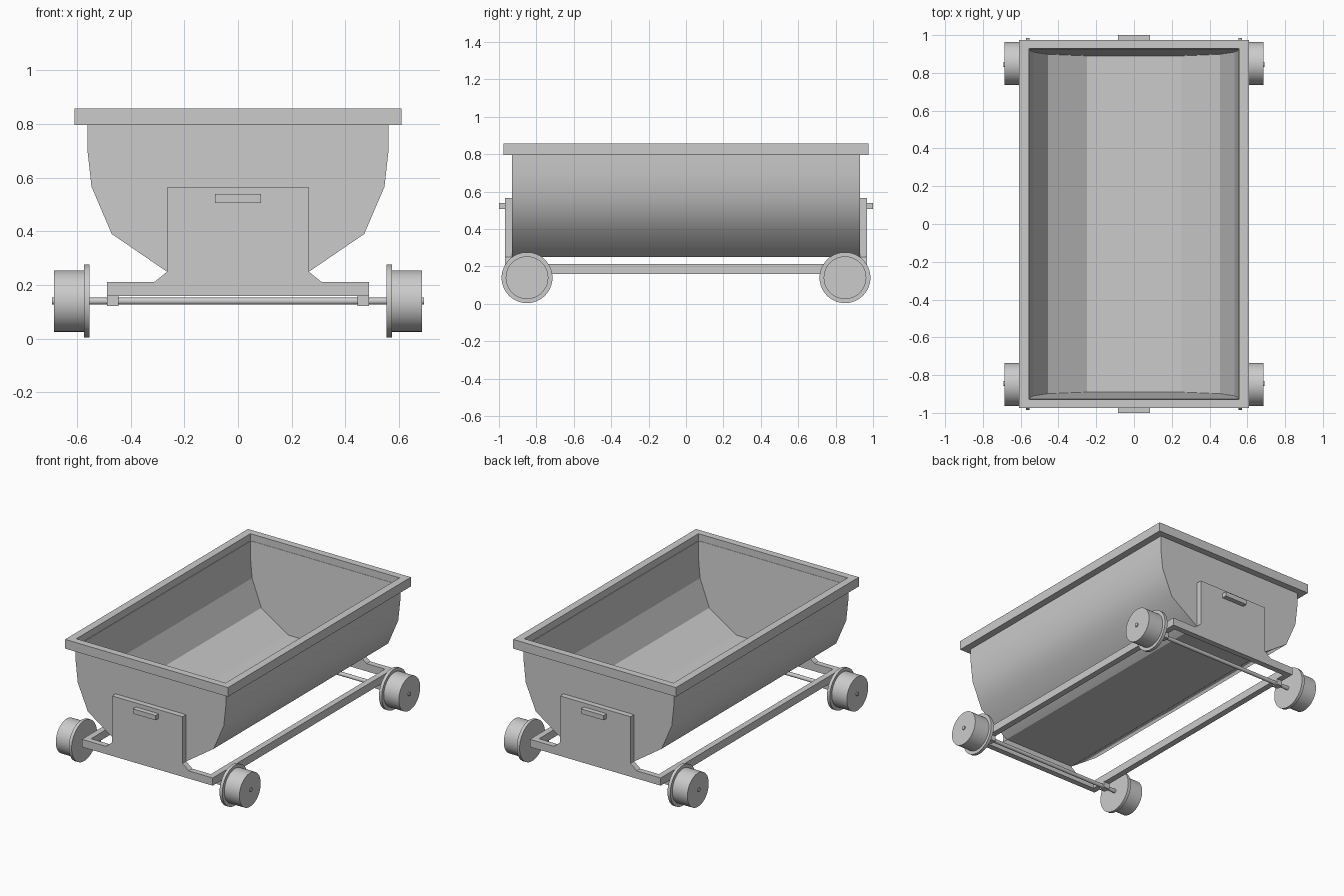
import bpy, bmesh
from math import pi

if "Cube" in bpy.data.objects:
    bpy.data.objects.remove(bpy.data.objects["Cube"])


def finish(name, bm):
    bmesh.ops.recalc_face_normals(bm, faces=bm.faces[:])
    me = bpy.data.meshes.new(name)
    bm.to_mesh(me)
    bm.free()
    ob = bpy.data.objects.new(name, me)
    bpy.context.collection.objects.link(ob)
    return ob


def box(name, x0, x1, y0, y1, z0, z1):
    bm = bmesh.new()
    bmesh.ops.create_cube(bm, size=1)
    for v in bm.verts:
        v.co = (x1 if v.co.x > 0 else x0, y1 if v.co.y > 0 else y0, z1 if v.co.z > 0 else z0)
    return finish(name, bm)


def cylinder_x(name, x0, x1, y, z, r, n=48):
    bpy.ops.mesh.primitive_cylinder_add(vertices=n, radius=r, depth=abs(x1 - x0),
                                        location=((x0 + x1) / 2, y, z), rotation=(0, pi / 2, 0))
    ob = bpy.context.object
    ob.name = name
    bpy.ops.object.shade_smooth_by_angle()
    return ob


def mirrored(half):
    return half + [(-x, z) for x, z in reversed(half)]


# Tub: thin shell, faceted inside, smooth flanks outside, sloping inner ends
outer = mirrored([(.56, .81), (.56, .70), (.545, .565), (.47, .39), (.265, .25)])
inner = mirrored([(.553, .81), (.55, .70), (.532, .57), (.455, .395), (.25, .27)])
bm = bmesh.new()
rings = {}
for s in (-1, 1):
    rings["o", s] = [bm.verts.new((x, s * .93, z)) for x, z in outer]
    rings["i", s] = [bm.verts.new((x, s * (.89 + .036 * (z - .27) / .54), z)) for x, z in inner]
for k in "oi":
    a, b = rings[k, -1], rings[k, 1]
    for i in range(len(a) - 1):
        f = bm.faces.new((a[i], a[i + 1], b[i + 1], b[i]))
        f.smooth = k == "o" and i != 4
    bm.faces.new(a)
    bm.faces.new(b)
oc = [rings["o", -1][0], rings["o", -1][-1], rings["o", 1][-1], rings["o", 1][0]]
ic = [rings["i", -1][0], rings["i", -1][-1], rings["i", 1][-1], rings["i", 1][0]]
for i in range(4):
    j = (i + 1) % 4
    bm.faces.new((oc[i], oc[j], ic[j], ic[i]))
finish("tub", bm)

# Rim: square-section frame around the top of the tub
bm = bmesh.new()
loops = []
for x, y, z in ((.608, .975, .795), (.608, .975, .857), (.557, .928, .857), (.557, .928, .795)):
    loops.append([bm.verts.new((sx * x, sy * y, z)) for sx, sy in ((-1, -1), (1, -1), (1, 1), (-1, 1))])
for k in range(4):
    a, b = loops[k], loops[(k + 1) % 4]
    for i in range(4):
        j = (i + 1) % 4
        bm.faces.new((a[i], a[j], b[j], b[i]))
finish("rim", bm)

# End plates with spreading feet, and the small handle block on each
plate = mirrored([(.263, .565), (.263, .25), (.31, .212), (.488, .212), (.488, .16)])
for end, s in (("front", -1), ("back", 1)):
    bm = bmesh.new()
    face = bm.faces.new([bm.verts.new((x, s * .928, z)) for x, z in plate])
    ext = bmesh.ops.extrude_face_region(bm, geom=[face], use_keep_orig=True)
    for v in ext["geom"]:
        if isinstance(v, bmesh.types.BMVert):
            v.co.y = s * .967
    finish(end + "_end_plate", bm)
    box(end + "_handle", -.085, .085, *sorted((s * .96, s * 1.0)), .506, .538)
    # Axle
    cylinder_x(end + "_axle", -.692, .692, s * .845, .14, .013, 24)
    for side, t in (("left", -1), ("right", 1)):
        tag = end + "_" + side
        # Axle bearing and flanged wheel
        box(tag + "_bearing", *sorted((t * .445, t * .488)), s * .845 - .022, s * .845 + .022, .122, .165)
        cylinder_x(tag + "_wheel_flange", t * .552, t * .573, s * .85, .14, .136)
        cylinder_x(tag + "_wheel_tread", t * .57, t * .685, s * .85, .14, .114)

# Side rails of the underframe
for side, t in (("left", -1), ("right", 1)):
    box(side + "_rail", *sorted((t * .447, t * .488)), -.93, .93, .16, .212)
